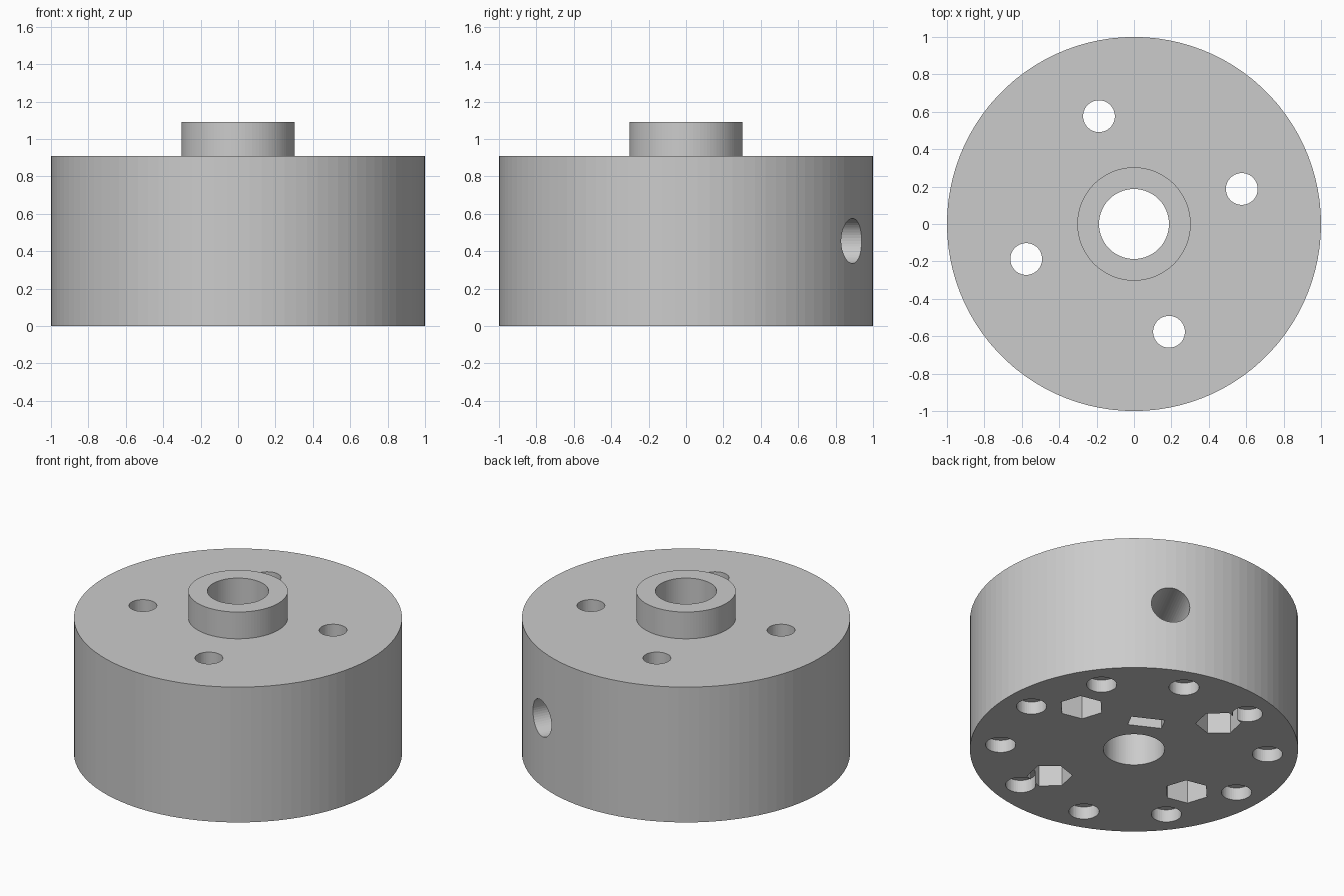
import bpy, bmesh
from math import radians, cos, sin, pi
from mathutils import Matrix, Vector

cube = bpy.data.objects.get("Cube")
if cube:
    bpy.data.objects.remove(cube, do_unlink=True)

HEIGHT, TOP = 0.91, 1.09
BOLT_RADIUS, POCKET_RING = 0.606, 0.815
SCREW_ANGLE = 63

grey = bpy.data.materials.new("plain grey")
grey.use_nodes = True
colour = (0.6, 0.6, 0.6, 1)
grey.diffuse_color = colour
grey.node_tree.nodes["Principled BSDF"].inputs["Base Color"].default_value = colour


def make_object(name, bm):
    bmesh.ops.recalc_face_normals(bm, faces=bm.faces)
    mesh = bpy.data.meshes.new(name)
    bm.to_mesh(mesh)
    bm.free()
    mesh.materials.append(grey)
    obj = bpy.data.objects.new(name, mesh)
    bpy.context.collection.objects.link(obj)
    return obj


def lathe(name, profile, segments):
    """Revolve a closed (radius, height) outline around z."""
    bm = bmesh.new()
    rings = [[bm.verts.new((r * cos(2 * pi * i / segments), r * sin(2 * pi * i / segments), z))
              for r, z in profile] for i in range(segments)]
    count = len(profile)
    for i in range(segments):
        a, b = rings[i], rings[(i + 1) % segments]
        for j in range(count):
            k = (j + 1) % count
            bm.faces.new((a[j], b[j], b[k], a[k]))
    return make_object(name, bm)


def polar(radius, degrees, z=0):
    return Vector((radius * cos(radians(degrees)), radius * sin(radians(degrees)), z))


def turn(degrees):
    return Matrix.Rotation(radians(degrees), 4, 'Z')


def cut(bm):
    """Subtract a temporary solid from the body."""
    cutter = make_object("cutter", bm)
    cutter.hide_render = True
    mod = body.modifiers.new("cut", 'BOOLEAN')
    mod.operation, mod.solver, mod.object = 'DIFFERENCE', 'EXACT', cutter
    bpy.context.view_layer.objects.active = body
    bpy.ops.object.modifier_apply(modifier=mod.name)
    bpy.data.objects.remove(cutter, do_unlink=True)


def cut_prism(radius, sides, low, high, place):
    bm = bmesh.new()
    shift = Matrix.Translation((0, 0, (low + high) / 2))
    bmesh.ops.create_cone(bm, cap_ends=True, segments=sides, radius1=radius,
                          radius2=radius, depth=high - low, matrix=place @ shift)
    cut(bm)


# Drum with raised collar and central bore
body = lathe("hub_body", [(0.187, 0), (1, 0), (1, HEIGHT), (0.303, HEIGHT),
                          (0.303, TOP), (0.187, TOP)], 100)

# Four bolt holes with hexagonal nut pockets underneath
for i in range(4):
    angle = 18 + 90 * i
    place = Matrix.Translation(polar(BOLT_RADIUS, angle)) @ turn(angle)
    cut_prism(0.085, 48, -0.1, 1, place)
    cut_prism(0.139, 6, -0.1, 0.3, place)

# Ten shallow round pockets around the underside
for i in range(10):
    cut_prism(0.092, 48, -0.1, 0.085, Matrix.Translation(polar(POCKET_RING, 36 * i)))

# Radial screw hole through the wall into the bore
sideways = Matrix.Rotation(pi / 2, 4, 'Y')
cut_prism(0.12, 48, 0.1, 1.1,
          Matrix.Translation((0, 0, HEIGHT / 2)) @ turn(SCREW_ANGLE) @ sideways)

# Slot from the underside up to the screw hole
slot = bmesh.new()
bmesh.ops.create_cube(slot, size=1, matrix=Matrix.Translation(polar(0.338, SCREW_ANGLE, 0.23))
                      @ turn(SCREW_ANGLE) @ Matrix.Diagonal((0.1, 0.21, 0.66, 1)))
cut(slot)
